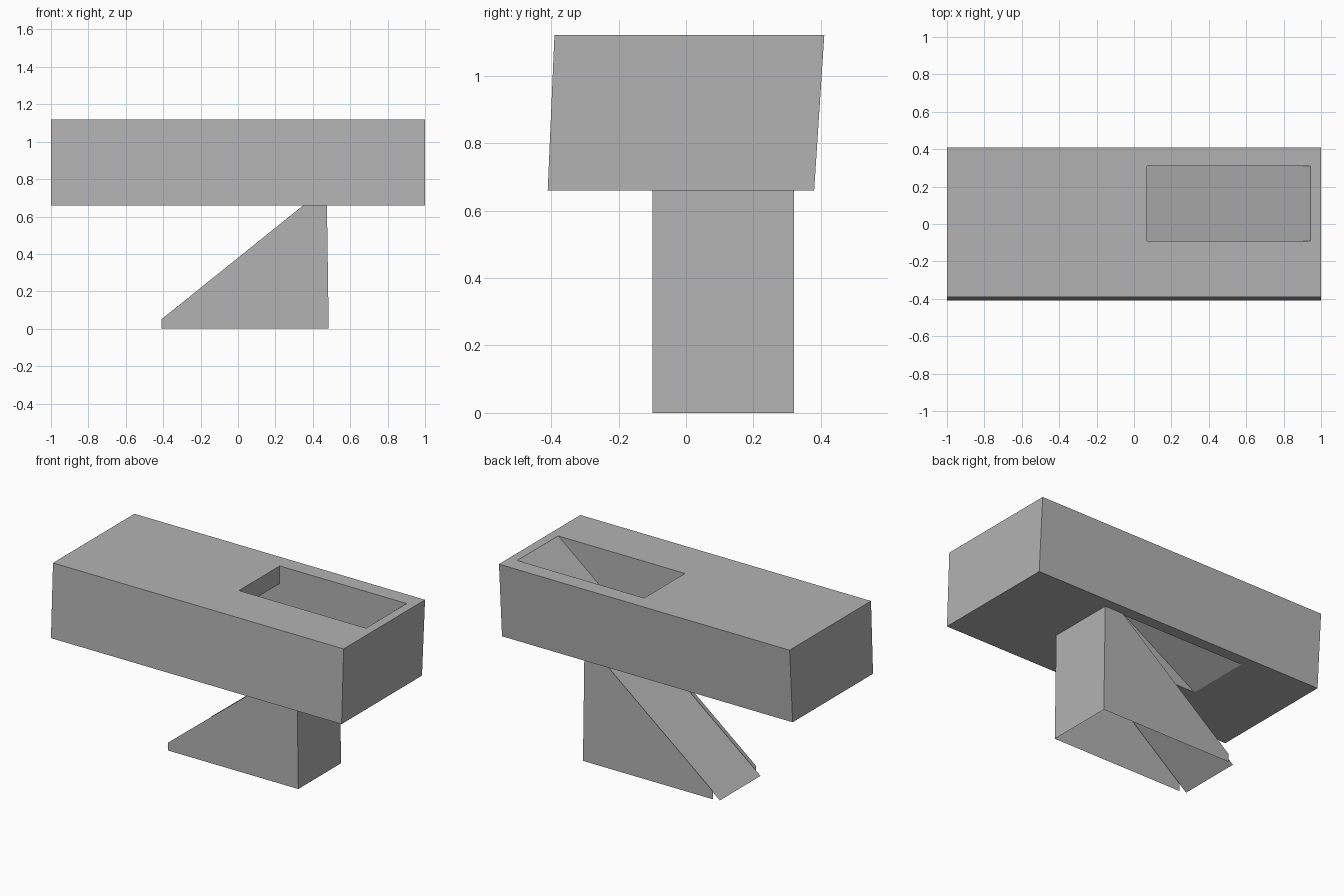
import bpy
import bmesh

cube = bpy.data.objects.get("Cube")
if cube:
    bpy.data.objects.remove(cube)

grey = bpy.data.materials.new("mid_grey")
grey.use_nodes = True
color = (0.45, 0.45, 0.45, 1)
grey.diffuse_color = color
grey.node_tree.nodes["Principled BSDF"].inputs["Base Color"].default_value = color


def make_object(name, bm):
    mesh = bpy.data.meshes.new(name)
    bm.to_mesh(mesh)
    bm.free()
    mesh.materials.append(grey)
    obj = bpy.data.objects.new(name, mesh)
    bpy.context.collection.objects.link(obj)
    return obj


def prism(name, start, end):
    """Solid between two matching outlines."""
    bm = bmesh.new()
    a = [bm.verts.new(p) for p in start]
    b = [bm.verts.new(p) for p in end]
    bm.faces.new(a)
    bm.faces.new(b[::-1])
    for i in range(len(a)):
        j = (i + 1) % len(a)
        bm.faces.new((a[j], a[i], b[i], b[j]))
    bmesh.ops.recalc_face_normals(bm, faces=bm.faces)
    return make_object(name, bm)


def sheet(name, faces):
    """Open surface made of separate flat panels."""
    bm = bmesh.new()
    for points in faces:
        bm.faces.new([bm.verts.new(p) for p in points])
    bmesh.ops.remove_doubles(bm, verts=bm.verts, dist=0.0001)
    return make_object(name, bm)


# Slightly leaning main block
lean = [(-0.41, 0.66), (0.38, 0.66), (0.41, 1.12), (-0.39, 1.12)]
block = prism("main_block", *[[(x, y, z) for y, z in lean] for x in (-1, 1)])

# Slanting passage through the block
passage = [(0.07, 1.2), (0.07, 1.01), (-0.676, 0.56), (0.249, 0.56), (1.043, 1.2)]
cutter = prism("passage_cutter", *[[(x, y, z) for x, z in passage] for y in (-0.09, 0.31)])
cutter.hide_render = True
cutter.hide_viewport = True
cutter.display_type = 'WIRE'
cut = block.modifiers.new("passage", 'BOOLEAN')
cut.operation = 'DIFFERENCE'
cut.solver = 'EXACT'
cut.object = cutter

# Thin ramp running down the passage to the ground
sheet("ramp", [[(-0.45, -0.09, 0), (0.94, -0.09, 1.118), (0.94, 0.31, 1.118), (-0.45, 0.31, 0)]])

# Stand: two side walls and an end wall, open underneath
side = [(-0.41, 0), (0.485, 0), (0.474, 0.76), (-0.41, 0.05)]
front, back = ([(x, y, z) for x, z in side] for y in (-0.10, 0.32))
end = [front[1], back[1], back[2], front[2]]
sheet("stand", [front, back[::-1], end])
